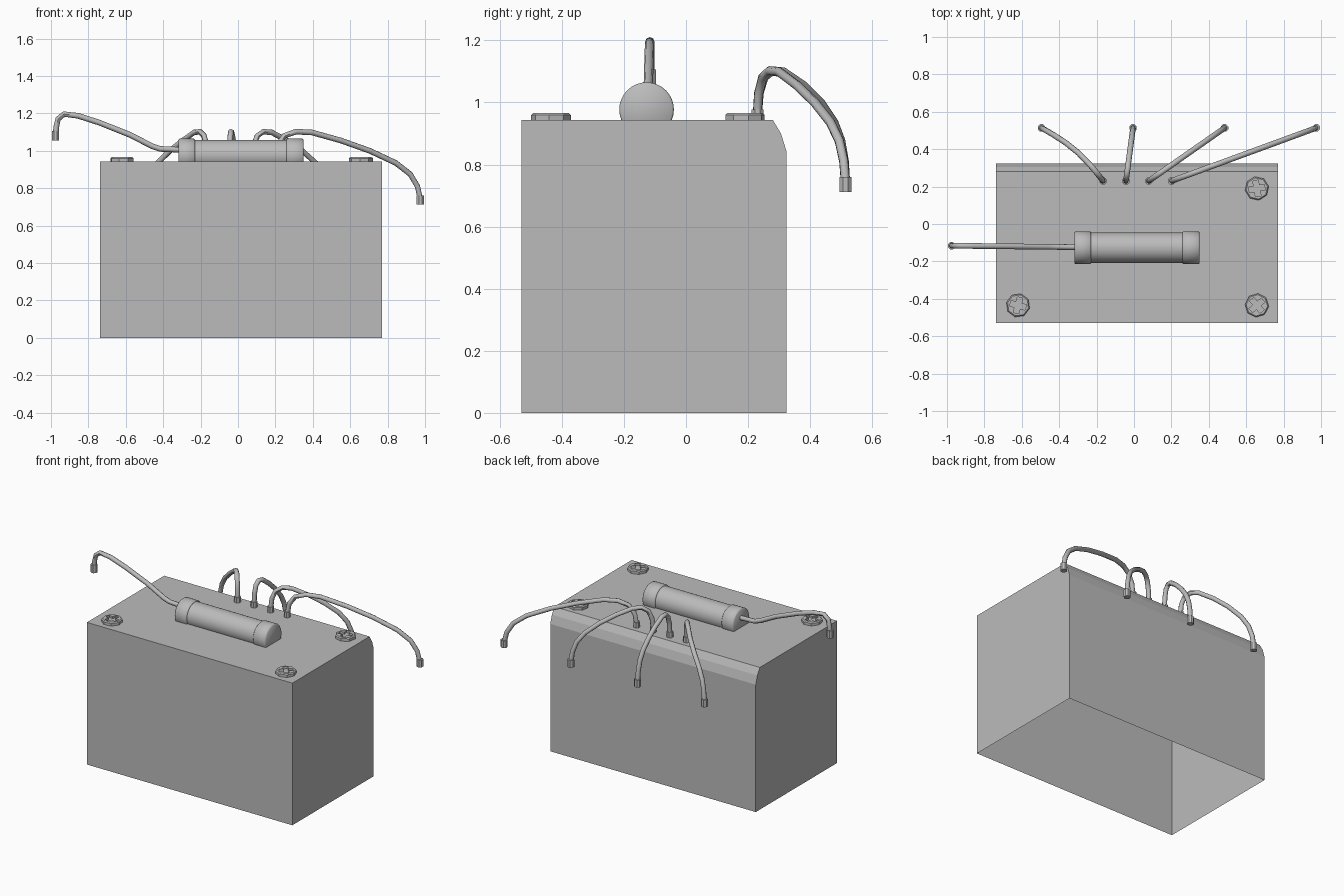
import bpy, bmesh, math
from mathutils import Vector, Matrix

if "Cube" in bpy.data.objects:
    bpy.data.objects.remove(bpy.data.objects["Cube"])

grey = bpy.data.materials.new("plain_grey")
grey.diffuse_color = (0.5, 0.5, 0.5, 1)
grey.use_nodes = True
grey.node_tree.nodes["Principled BSDF"].inputs["Base Color"].default_value = grey.diffuse_color


def add_object(name, bm, smooth=False):
    bmesh.ops.recalc_face_normals(bm, faces=bm.faces)
    me = bpy.data.meshes.new(name)
    bm.to_mesh(me)
    bm.free()
    ob = bpy.data.objects.new(name, me)
    bpy.context.collection.objects.link(ob)
    me.materials.append(grey)
    if smooth:
        smooth_object(ob)
    return ob


def smooth_object(ob):
    bpy.ops.object.select_all(action='DESELECT')
    ob.select_set(True)
    bpy.context.view_layer.objects.active = ob
    bpy.ops.object.shade_smooth_by_angle(angle=math.radians(46))


def prism(points, z0, z1):
    bm = bmesh.new()
    face = bm.faces.new([bm.verts.new((x, y, z0)) for x, y in points])
    ext = bmesh.ops.extrude_face_region(bm, geom=[face])
    verts = [v for v in ext['geom'] if isinstance(v, bmesh.types.BMVert)]
    bmesh.ops.translate(bm, verts=verts, vec=(0, 0, z1 - z0))
    if face.is_valid is False or not any(f.calc_center_median().z < z0 + 1e-5 for f in bm.faces):
        bm.faces.new([v for v in bm.verts if v not in verts])
    return bm


def ring_points(n, r, c=(0, 0), turn=0.0):
    return [(c[0] + r * math.cos(turn + 2 * math.pi * i / n),
             c[1] + r * math.sin(turn + 2 * math.pi * i / n)) for i in range(n)]


# Case: extruded side profile, rounded rear top edge, open underneath
profile = [(-0.53, 0), (-0.53, 0.943), (0.28, 0.943), (0.306, 0.9), (0.323, 0.845), (0.323, 0)]
bm = bmesh.new()
left, right = [[bm.verts.new((x, y, z)) for y, z in profile] for x in (-0.738, 0.77)]
bm.faces.new(left)
bm.faces.new(right[::-1])
for i in range(len(profile) - 1):
    bm.faces.new((left[i], right[i], right[i + 1], left[i + 1]))
add_object("case", bm)


# Capacitor lying on the lid: barrel plus two end caps
def x_cylinder(name, x0, x1, r, bevel=0.0):
    bm = bmesh.new()
    m = Matrix.Translation(((x0 + x1) / 2, -0.127, 0.977)) @ Matrix.Rotation(math.pi / 2, 4, 'Y')
    bmesh.ops.create_cone(bm, cap_ends=True, segments=32, radius1=r, radius2=r,
                          depth=x1 - x0, matrix=m)
    if bevel:
        rims = [e for e in bm.edges if any(len(f.verts) > 4 for f in e.link_faces)]
        bmesh.ops.bevel(bm, geom=rims, offset=bevel, segments=1, affect='EDGES')
    add_object(name, bm, True)


x_cylinder("barrel", -0.25, 0.28, 0.081)
x_cylinder("left_cap", -0.318, -0.23, 0.088, 0.006)
x_cylinder("right_cap", 0.258, 0.35, 0.088, 0.006)


# Screws with a cross recess
def screw(name, x, y, turn):
    bm = prism(ring_points(8, 0.064, (x, y), turn), 0.935, 0.966)
    rim = [e for e in bm.edges if all(v.co.z > 0.96 for v in e.verts)]
    bmesh.ops.bevel(bm, geom=rim, offset=0.006, segments=1, affect='EDGES')
    ob = add_object(name, bm)
    a, b = 0.015, 0.043
    plus = [(b, -a), (b, a), (a, a), (a, b), (-a, b), (-a, a),
            (-b, a), (-b, -a), (-a, -a), (-a, -b), (a, -b), (a, -a)]
    c, s = math.cos(turn), math.sin(turn)
    cutter = add_object(name + "_cutter", prism(
        [(x + px * c - py * s, y + px * s + py * c) for px, py in plus], 0.952, 1.0))
    cutter.hide_render = True
    mod = ob.modifiers.new("cross", 'BOOLEAN')
    mod.operation = 'DIFFERENCE'
    mod.solver = 'EXACT'
    mod.object = cutter
    bpy.ops.object.select_all(action='DESELECT')
    ob.select_set(True)
    bpy.context.view_layer.objects.active = ob
    bpy.ops.object.modifier_apply(modifier=mod.name)
    bpy.data.objects.remove(cutter)


screw("front_left_screw", -0.62, -0.435, math.radians(-15))
screw("front_right_screw", 0.657, -0.435, math.radians(40))
screw("back_right_screw", 0.657, 0.19, math.radians(10))


# Wires and their end sleeves
def wire(name, pts, r=0.015):
    cu = bpy.data.curves.new(name, 'CURVE')
    cu.dimensions = '3D'
    cu.bevel_depth = r
    cu.bevel_resolution = 2
    cu.use_fill_caps = True
    sp = cu.splines.new('POLY')
    sp.points.add(len(pts) - 1)
    for p, co in zip(sp.points, pts):
        p.co = (*co, 1)
    ob = bpy.data.objects.new(name, cu)
    bpy.context.collection.objects.link(ob)
    cu.materials.append(grey)
    bpy.ops.object.select_all(action='DESELECT')
    ob.select_set(True)
    bpy.context.view_layer.objects.active = ob
    bpy.ops.object.convert(target='MESH')
    smooth_object(bpy.context.view_layer.objects.active)


def sleeve(name, x, y, z0, z1):
    add_object(name, prism(ring_points(8, 0.021, (x, y), math.pi / 8), z0, z1))


# (fraction along the run, height) shared by the four rear wires
arc = [(0, 0.96), (0.015, 1.03), (0.06, 1.08), (0.14, 1.102), (0.25, 1.098), (0.45, 1.055),
       (0.65, 1.0), (0.83, 0.935), (0.93, 0.875), (0.98, 0.81), (1, 0.74)]
for i in range(4):
    a = Vector((-0.165 + 0.122 * i, 0.23))
    b = Vector((-0.495 + 0.49 * i, 0.514))
    bow = 0.03 if i == 0 else 0.0
    pts = []
    for t, z in arc:
        p = a.lerp(b, t)
        k = bow * math.sin(math.pi * t)
        pts.append((p.x + k * 0.6, p.y + k * 0.7, z))
    wire(f"rear_wire_{i + 1}", pts)
    sleeve(f"rear_wire_root_{i + 1}", a.x, a.y, 0.935, 0.978)
    sleeve(f"rear_wire_tip_{i + 1}", b.x, b.y, 0.712, 0.76)

lead = [(-0.30, 1.005), (-0.417, 1.01), (-0.46, 1.025), (-0.577, 1.085), (-0.74, 1.15),
        (-0.855, 1.187), (-0.93, 1.196), (-0.962, 1.17), (-0.972, 1.125), (-0.975, 1.08)]
wire("capacitor_lead", [(x, -0.124 + 0.008 * (-0.3 - x) / 0.675, z) for x, z in lead])
sleeve("capacitor_lead_tip", -0.976, -0.116, 1.056, 1.107)
